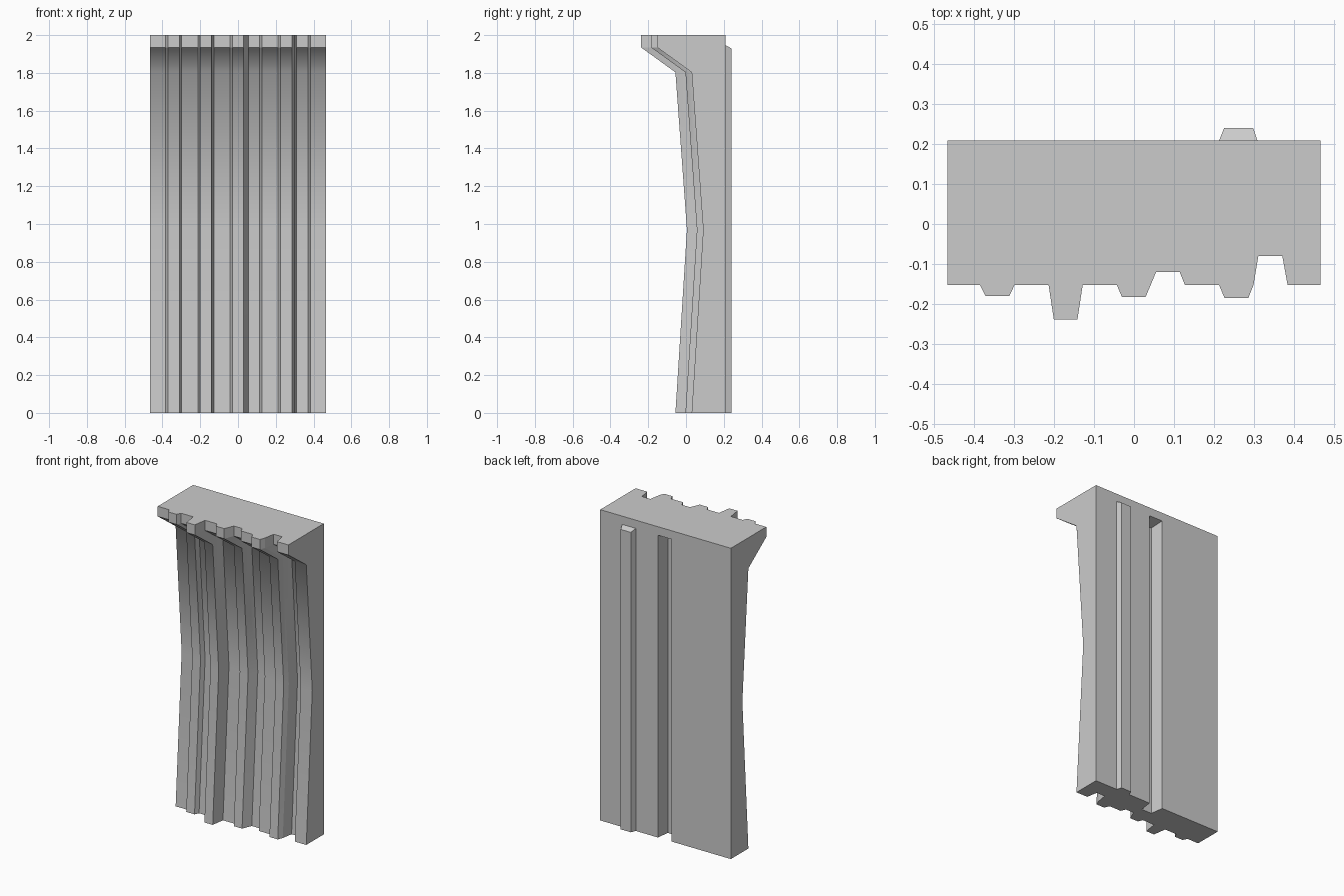
import bpy, bmesh

if "Cube" in bpy.data.objects:
    bpy.data.objects.remove(bpy.data.objects["Cube"])

BACK = 0.208
HALF = 0.465

# Front cross-section (x, y) at the top of the panel
SECTION = [(-HALF, -.152), (-.384, -.152), (-.370, -.18), (-.311, -.18),
           (-.298, -.152), (-.213, -.152), (-.200, -.238), (-.141, -.238),
           (-.128, -.152), (-.043, -.152), (-.030, -.182), (.029, -.182),
           (.055, -.12), (.114, -.12), (.127, -.152), (.212, -.152),
           (.226, -.185), (.285, -.185), (.298, -.152), (.310, -.08),
           (.370, -.08), (.383, -.152), (HALF, -.152)]

# Height and backward shift of the section at each level
LEVELS = [(2.0, 0), (1.935, 0), (1.803, .182), (.97, .243), (0, .182)]
SOFT = (1.803, .97)


def make_object(name, bm):
    bmesh.ops.recalc_face_normals(bm, faces=bm.faces[:])
    mesh = bpy.data.meshes.new(name)
    bm.to_mesh(mesh)
    bm.free()
    ob = bpy.data.objects.new(name, mesh)
    bpy.context.collection.objects.link(ob)
    return ob


def strip(name, near, far, z0):
    """Tapered upright bar; near and far are (x left, x right, y, z top)."""
    bm = bmesh.new()
    a, b = [[bm.verts.new(p) for p in ((x0, y, z0), (x1, y, z0), (x1, y, zt), (x0, y, zt))]
            for x0, x1, y, zt in (near, far)]
    bm.faces.new(a)
    bm.faces.new(b)
    for i in range(4):
        j = (i + 1) % 4
        bm.faces.new((a[i], a[j], b[j], b[i]))
    return make_object(name, bm)


# Fluted wall body
bm = bmesh.new()
rows = [[bm.verts.new((x, y + dy, z)) for x, y in SECTION] for z, dy in LEVELS]
corner = {(s, z): bm.verts.new((s * HALF, BACK, z)) for s in (-1, 1) for z in (0, 2)}
for upper, lower in zip(rows, rows[1:]):
    for i in range(len(SECTION) - 1):
        bm.faces.new((upper[i], upper[i + 1], lower[i + 1], lower[i]))
for row, z in ((rows[0], 2), (rows[-1], 0)):
    bm.faces.new(row + [corner[1, z], corner[-1, z]])
for s, i in ((-1, 0), (1, -1)):
    bm.faces.new([r[i] for r in rows] + [corner[s, 0], corner[s, 2]])
bm.faces.new((corner[-1, 0], corner[1, 0], corner[1, 2], corner[-1, 2]))
wall = make_object("wall_panel", bm)

# Back groove, cut from the body
cutter = strip("groove_cutter", (-.0425, .0565, BACK + .01, 1.947),
               (-.029, .043, BACK - .085, 1.93), -.1)
cutter.hide_render = True
mod = wall.modifiers.new("groove", 'BOOLEAN')
mod.operation = 'DIFFERENCE'
mod.solver = 'EXACT'
mod.object = cutter
bpy.context.view_layer.objects.active = wall
bpy.ops.object.modifier_apply(modifier=mod.name)
bpy.data.objects.remove(cutter, do_unlink=True)

# Soft shading across the two horizontal bends only
bm = bmesh.new()
bm.from_mesh(wall.data)
for f in bm.faces:
    f.smooth = True
for e in bm.edges:
    e.smooth = any(all(abs(v.co.z - z) < .001 for v in e.verts) for z in SOFT)
bm.to_mesh(wall.data)
bm.free()

# Back ridge
strip("back_ridge", (.212, .308, BACK, 1.947), (.225, .297, .24, 1.93), 0)
